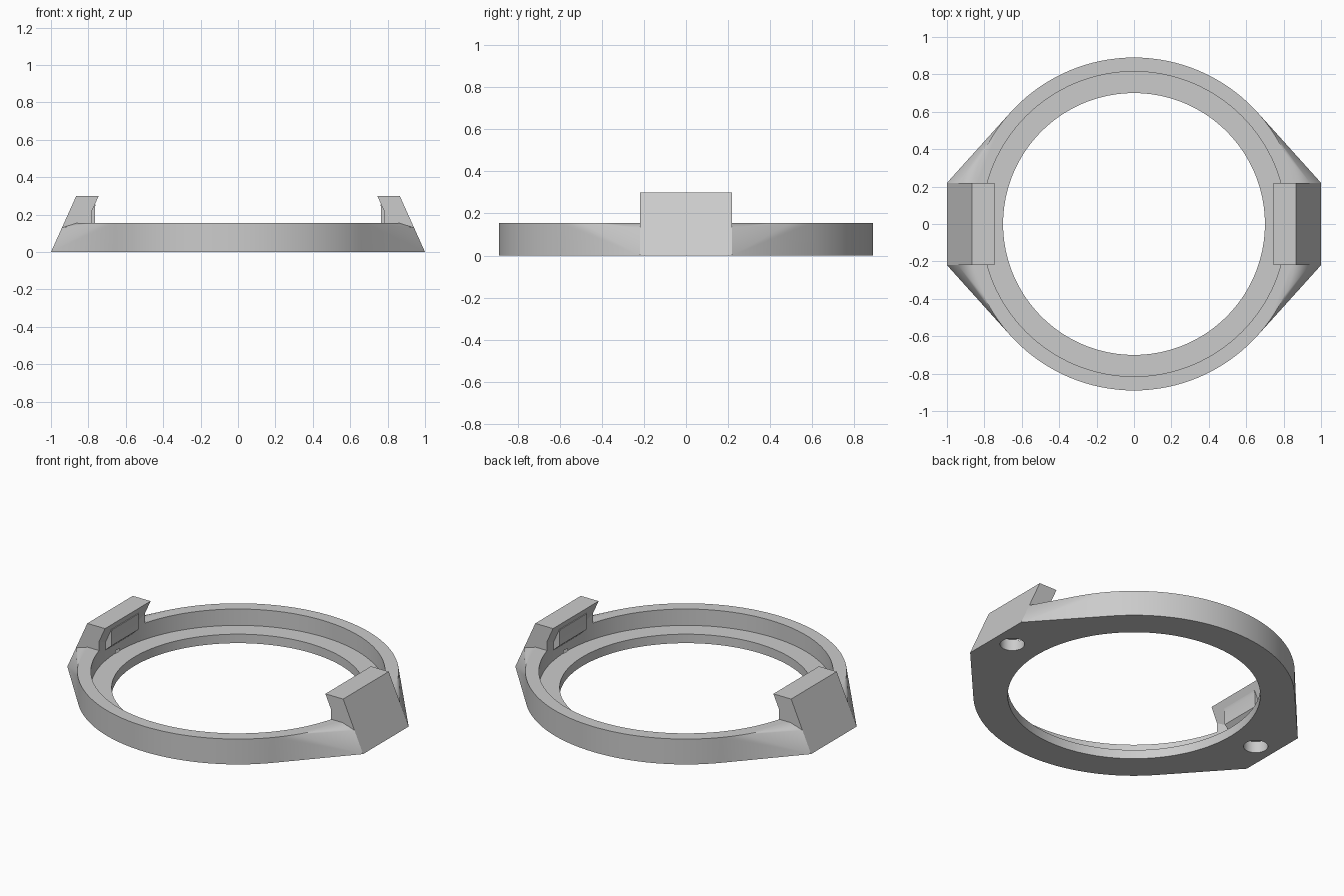
import bpy, bmesh, math

if "Cube" in bpy.data.objects:
    bpy.data.objects.remove(bpy.data.objects["Cube"])

grey = bpy.data.materials.new("light grey")
grey.use_nodes = True
COLOUR = (0.6, 0.6, 0.6, 1)
grey.diffuse_color = COLOUR
grey.node_tree.nodes["Principled BSDF"].inputs["Base Color"].default_value = COLOUR

HEIGHT, OUTER, SEAT, BORE, LEDGE = 0.155, 0.89, 0.815, 0.70, 0.055
HALF = 0.22      # half width of the ears
LEAN = 0.45      # inward lean of the ear faces


def finish(name, bm):
    bmesh.ops.recalc_face_normals(bm, faces=bm.faces)
    mesh = bpy.data.meshes.new(name)
    bm.to_mesh(mesh)
    bm.free()
    mesh.materials.append(grey)
    obj = bpy.data.objects.new(name, mesh)
    bpy.context.collection.objects.link(obj)
    return obj


def cylinder(name, x, radius, low, high, sides=128):
    bm = bmesh.new()
    bmesh.ops.create_cone(bm, cap_ends=True, segments=sides, radius1=radius,
                          radius2=radius, depth=high - low)
    bmesh.ops.translate(bm, verts=bm.verts, vec=(x, 0, (low + high) / 2))
    return finish(name, bm)


def prism(name, profile, half, side):
    """Extrude an x-z profile along y on one side of the ring."""
    bm = bmesh.new()
    face = bm.faces.new([bm.verts.new((side * x, -half, z)) for x, z in profile])
    new = bmesh.ops.extrude_face_region(bm, geom=[face])["geom"]
    verts = [v for v in new if isinstance(v, bmesh.types.BMVert)]
    bmesh.ops.translate(bm, verts=verts, vec=(0, 2 * half, 0))
    return finish(name, bm)


def combine(target, tool, operation):
    mod = target.modifiers.new(operation.lower(), 'BOOLEAN')
    mod.operation, mod.object, mod.solver = operation, tool, 'EXACT'
    bpy.context.view_layer.objects.active = target
    bpy.ops.object.modifier_apply(modifier=mod.name)
    bpy.data.objects.remove(tool)


# Ring body: convex skin around a disc and the tapered tab corners
bm = bmesh.new()
bmesh.ops.create_cone(bm, cap_ends=True, segments=128, radius1=OUTER,
                      radius2=OUTER, depth=HEIGHT)
bmesh.ops.translate(bm, verts=bm.verts, vec=(0, 0, HEIGHT / 2))
bmesh.ops.delete(bm, geom=bm.faces[:], context='FACES_ONLY')
for sx in (-1, 1):
    for sy in (-1, 1):
        for z in (0, 0.13):
            bm.verts.new((sx * (1 - LEAN * z), sy * HALF, z))
hull = bmesh.ops.convex_hull(bm, input=bm.verts[:])
bmesh.ops.dissolve_limit(bm, angle_limit=0.002, verts=bm.verts[:], edges=bm.edges[:])
ring = finish("clip_ring", bm)

# Upright ears
for side in (-1, 1):
    ear = [(1 - LEAN * 0.02, 0.02), (0.865, 0.30), (0.76, 0.30), (0.76, 0.02)]
    combine(ring, prism("ear", ear, HALF, side), 'UNION')

# Stepped bore and blind holes under the ears
combine(ring, cylinder("seat_cutter", 0, SEAT, LEDGE, 0.5), 'DIFFERENCE')
combine(ring, cylinder("bore_cutter", 0, BORE, -0.2, 0.5), 'DIFFERENCE')
for side in (-1, 1):
    combine(ring, cylinder("hole_cutter", side * 0.88, 0.068, -0.1, 0.07, 48), 'DIFFERENCE')

# Leaning retaining lips and their central pads
for side in (-1, 1):
    lip = [(0.745, 0.30), (0.84, 0.30), (0.84, 0.14), (0.816, 0.142)]
    combine(ring, prism("lip", lip, HALF, side), 'UNION')
    pad = [(0.76, 0.255), (0.83, 0.255), (0.83, 0.11), (0.815, 0.11), (0.765, 0.155), (0.765, 0.24)]
    combine(ring, prism("pad", pad, 0.13, side), 'UNION')

bpy.ops.object.select_all(action='DESELECT')
ring.select_set(True)
bpy.context.view_layer.objects.active = ring
bpy.ops.object.shade_smooth_by_angle(angle=math.radians(25))
